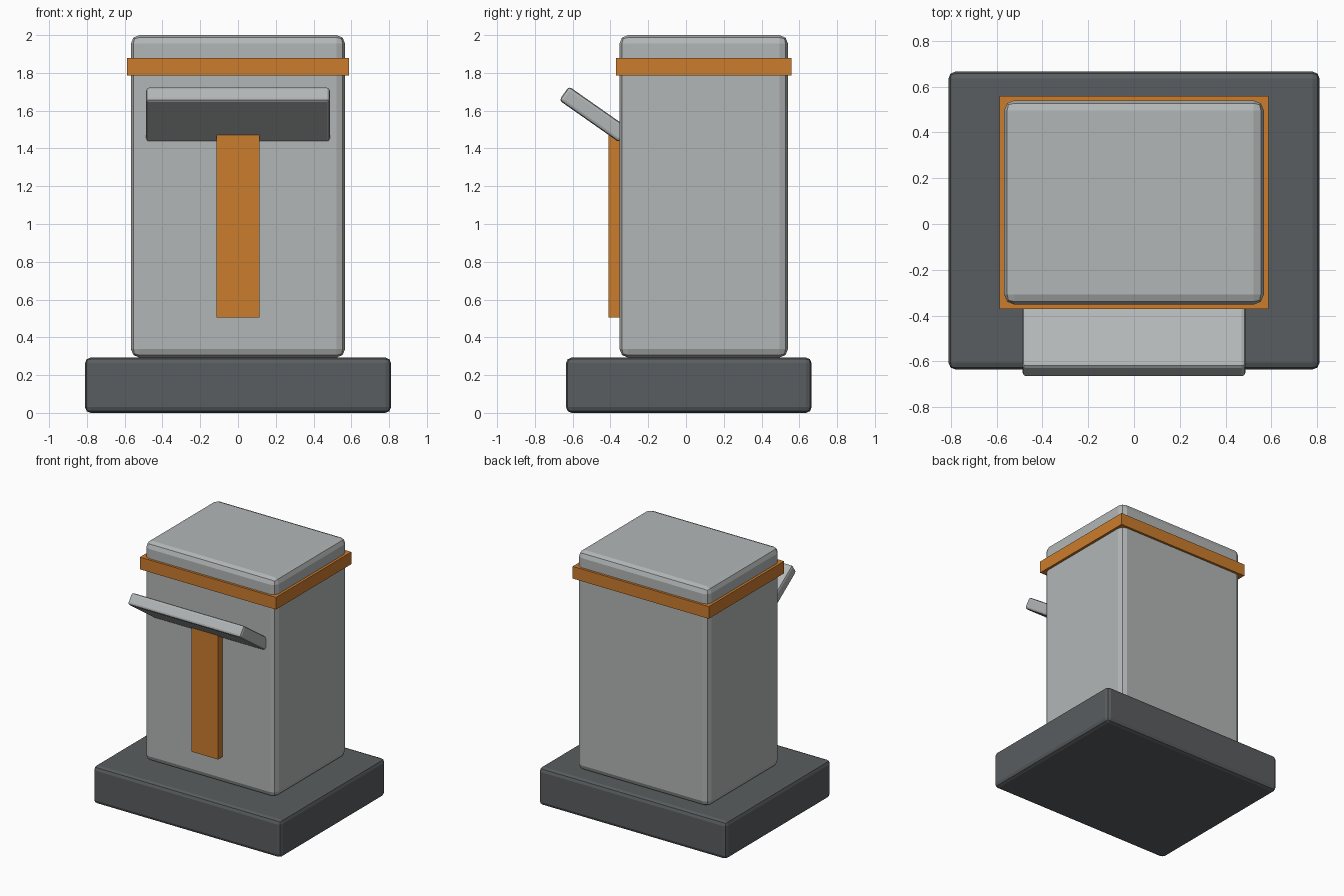
import bpy, math

if "Cube" in bpy.data.objects:
    bpy.data.objects.remove(bpy.data.objects["Cube"])


def material(name, rgb):
    m = bpy.data.materials.new(name)
    m.diffuse_color = (*rgb, 1)
    m.use_nodes = True
    m.node_tree.nodes["Principled BSDF"].inputs["Base Color"].default_value = m.diffuse_color
    return m


GREY = material("light grey", (0.45, 0.47, 0.47))
DARK = material("dark grey", (0.10, 0.11, 0.115))
ORANGE = material("orange", (0.60, 0.20, 0.026))


def box(name, lo, hi, mat, bevel=0.0, tilt=0.0):
    """Box between two corners, optionally bevelled and tilted about x."""
    centre = [(a + b) / 2 for a, b in zip(lo, hi)]
    bpy.ops.mesh.primitive_cube_add(size=1, location=centre)
    ob = bpy.context.object
    ob.name = name
    ob.scale = [b - a for a, b in zip(lo, hi)]
    bpy.ops.object.transform_apply(location=False, rotation=False, scale=True)
    ob.rotation_euler.x = tilt
    ob.data.materials.append(mat)
    if bevel:
        mod = ob.modifiers.new("rounded edges", "BEVEL")
        mod.width = bevel
        mod.segments = 2
    return ob


# Plinth and main housing
box("base", (-0.81, -0.635, 0), (0.81, 0.665, 0.293), DARK, 0.03)
box("body", (-0.567, -0.352, 0.293), (0.567, 0.54, 2.0), GREY, 0.045)

# Orange trim: band round the top and strip down the front
box("top_band", (-0.587, -0.37, 1.785), (0.587, 0.558, 1.88), ORANGE)
box("front_strip", (-0.114, -0.41, 0.505), (0.114, -0.33, 1.475), ORANGE)

# Tilted shelf on the front
cy, cz, length, thick = -0.486, 1.58, 0.39, 0.09
box("front_shelf", (-0.487, cy - length / 2, cz - thick / 2),
    (0.487, cy + length / 2, cz + thick / 2), GREY, 0.017, math.radians(-35))
